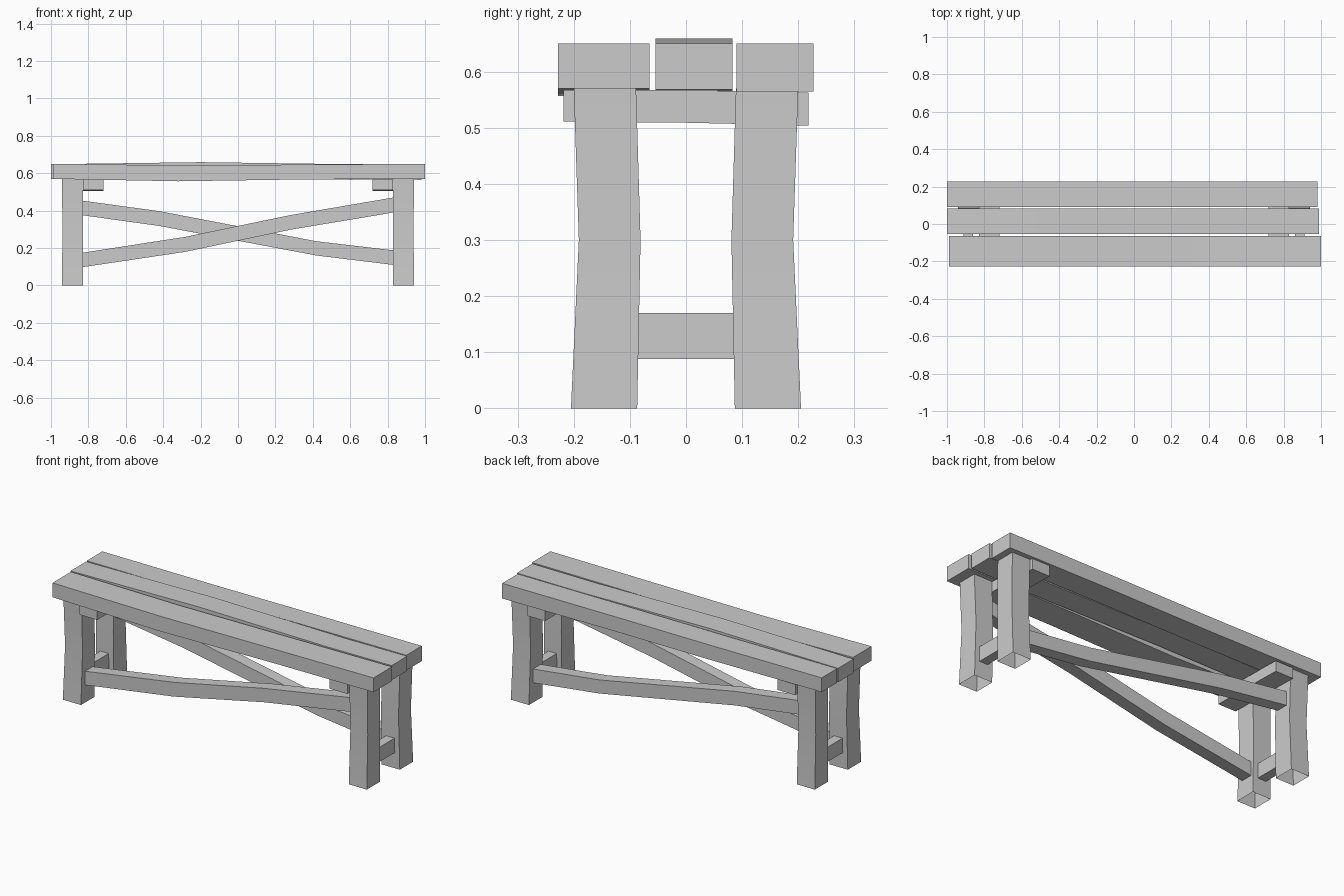
import bpy, bmesh
from math import radians

if "Cube" in bpy.data.objects:
    bpy.data.objects.remove(bpy.data.objects["Cube"])


def loft(name, sections, caps=True):
    """Skin a chain of four-cornered sections into one bar."""
    bm = bmesh.new()
    rings = [[bm.verts.new(p) for p in s] for s in sections]
    for a, b in zip(rings, rings[1:]):
        for i in range(4):
            j = (i + 1) % 4
            bm.faces.new((a[i], a[j], b[j], b[i]))
    if caps:
        bm.faces.new(rings[0])
        bm.faces.new(rings[-1])
    bmesh.ops.recalc_face_normals(bm, faces=bm.faces)
    if not caps:
        # open tubes: make sure the walls face outward
        c = sum((v.co for v in bm.verts), bm.verts[:][0].co * 0) / len(bm.verts)
        f = bm.faces[:][0]
        d = f.calc_center_median() - c
        d.z = 0
        if f.normal.dot(d) < 0:
            bmesh.ops.reverse_faces(bm, faces=bm.faces)
    me = bpy.data.meshes.new(name)
    bm.to_mesh(me)
    bm.free()
    ob = bpy.data.objects.new(name, me)
    bpy.context.collection.objects.link(ob)
    bpy.ops.object.select_all(action='DESELECT')
    ob.select_set(True)
    bpy.context.view_layer.objects.active = ob
    bpy.ops.object.shade_smooth_by_angle(angle=radians(30))
    return ob


def along_x(name, y0, y1, stations):
    """Bar running in x; stations are (x, bottom z, top z)."""
    return loft(name, [[(x, y0, b), (x, y1, b), (x, y1, t), (x, y0, t)]
                       for x, b, t in stations])


# Seat planks, each gently warped
along_x("front_seat_plank", -0.228, -0.065,
        [(-0.99, 0.57, 0.65), (-0.32, 0.557, 0.642), (0.35, 0.567, 0.646), (1.0, 0.57, 0.65)])
along_x("middle_seat_plank", -0.054, 0.083,
        [(-1.0, 0.57, 0.648), (-0.2, 0.574, 0.659), (0.6, 0.565, 0.648), (0.99, 0.568, 0.65)])
along_x("back_seat_plank", 0.09, 0.227,
        [(-1.0, 0.57, 0.65), (-0.3, 0.566, 0.648), (0.3, 0.568, 0.65), (0.98, 0.565, 0.65)])

# Legs (bowed, open ends), end rails and seat bearers
for sx, side in ((-1, "left"), (1, "right")):
    for sy, end in ((-1, "front"), (1, "back")):
        loft(f"{end}_{side}_leg",
             [[(sx * 0.83, sy * a, z), (sx * xo, sy * a, z),
               (sx * xo, sy * b, z), (sx * 0.83, sy * b, z)]
              for z, a, b, xo in ((0, 0.087, 0.205, 0.942),
                                  (0.3, 0.081, 0.191, 0.938),
                                  (0.57, 0.089, 0.2, 0.942))], caps=False)
    along_x(f"{side}_end_rail", -0.088, 0.088,
            [(sx * 0.86, 0.088, 0.17), (sx * 0.912, 0.088, 0.17)])
    loft(f"{side}_seat_bearer",
         [[(sx * 0.72, y, b), (sx * 0.83, y, b), (sx * 0.83, y, t), (sx * 0.72, y, t)]
          for y, b, t in ((-0.218, 0.511, 0.567), (0, 0.509, 0.567), (0.218, 0.504, 0.563))])

# Crossing long braces, one in front and one at the back
along_x("front_brace", -0.168, -0.1,
        [(-0.83, 0.098, 0.175), (-0.28, 0.18, 0.26), (0.28, 0.298, 0.376), (0.83, 0.39, 0.47)])
along_x("back_brace", 0.1, 0.168,
        [(-0.83, 0.375, 0.453), (-0.42, 0.318, 0.397), (0.42, 0.16, 0.236), (0.83, 0.11, 0.188)])
